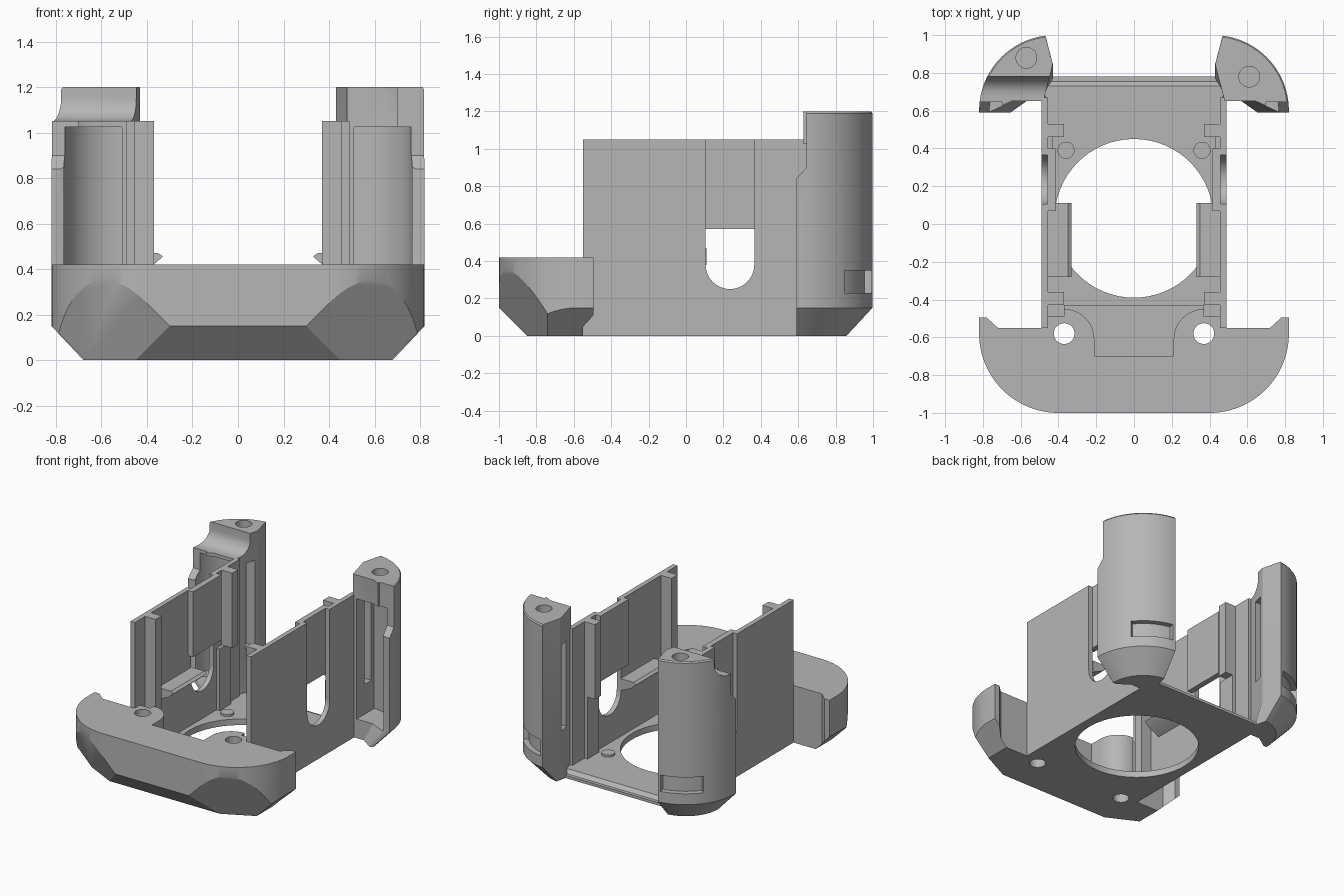
import bpy, bmesh
from math import cos, sin, radians
from mathutils import Vector

old = bpy.data.objects.get("Cube")
if old:
    bpy.data.objects.remove(old, do_unlink=True)

grey = bpy.data.materials.new("plain grey")
grey.use_nodes = True
grey.diffuse_color = (0.47, 0.47, 0.47, 1)
grey.node_tree.nodes["Principled BSDF"].inputs["Base Color"].default_value = (0.47, 0.47, 0.47, 1)


def finish(bm, name):
    bmesh.ops.recalc_face_normals(bm, faces=bm.faces)
    mesh = bpy.data.meshes.new(name)
    bm.to_mesh(mesh)
    bm.free()
    mesh.materials.append(grey)
    obj = bpy.data.objects.new(name, mesh)
    bpy.context.collection.objects.link(obj)
    return obj


def loft(name, rings):
    """Closed solid through rings of 3D points."""
    bm = bmesh.new()
    loops = [[bm.verts.new(p) for p in ring] for ring in rings]
    n = len(loops[0])
    for low, high in zip(loops, loops[1:]):
        for i in range(n):
            j = (i + 1) % n
            bm.faces.new((low[i], low[j], high[j], high[i]))
    bm.faces.new(loops[0])
    bm.faces.new(loops[-1])
    return finish(bm, name)


def prism(name, pts, a, b, axis="z"):
    """Extrude a 2D outline from a to b along an axis."""
    place = {"x": lambda u, v, w: (w, u, v),
             "y": lambda u, v, w: (u, w, v),
             "z": lambda u, v, w: (u, v, w)}[axis]
    return loft(name, [[place(u, v, w) for u, v in pts] for w in (a, b)])


def box(name, x, y, z):
    return prism(name, [(x[0], y[0]), (x[1], y[0]), (x[1], y[1]), (x[0], y[1])], *z)


def arc(cx, cy, r, start, end, steps=16):
    angles = [radians(start + (end - start) * i / steps) for i in range(steps + 1)]
    return [(cx + r * cos(t), cy + r * sin(t)) for t in angles]


def disc(name, x, y, r, z0, z1, sides=32):
    return prism(name, arc(x, y, r, 0, 360, sides)[:-1], z0, z1)


def cut(obj, *cutters):
    for cutter in cutters:
        cutter.hide_render = True
        mod = obj.modifiers.new("cut", "BOOLEAN")
        mod.operation, mod.solver, mod.object = "DIFFERENCE", "EXACT", cutter
        bpy.context.view_layer.objects.active = obj
        bpy.ops.object.modifier_apply(modifier=mod.name)
        bpy.data.objects.remove(cutter, do_unlink=True)


def mirror_x(obj):
    for v in obj.data.vertices:
        v.co.x = -v.co.x
    obj.data.flip_normals()


def bevel_by_planes(obj, planes):
    """Slice away everything outside normal . p = offset."""
    bm = bmesh.new()
    bm.from_mesh(obj.data)
    for normal, offset in planes:
        no = Vector(normal)
        res = bmesh.ops.bisect_plane(bm, geom=bm.verts[:] + bm.edges[:] + bm.faces[:],
                                     plane_co=no * offset / no.length_squared,
                                     plane_no=no, clear_outer=True)
        edges = [e for e in res["geom_cut"] if isinstance(e, bmesh.types.BMEdge)]
        bmesh.ops.holes_fill(bm, edges=edges, sides=0)
    bmesh.ops.recalc_face_normals(bm, faces=bm.faces)
    bm.to_mesh(obj.data)
    bm.free()


# Front block with rounded corners, faceted underside and pocket
half = arc(0.40, -0.58, 0.42, -90, 0, 24)
half += [(0.82, -0.495), (0.78, -0.495), (0.72, -0.55), (0.47, -0.55), (0.47, -0.49), (0.37, -0.49), (0.37, -0.43)]
block = prism("front_block", half + [(-x, y) for x, y in reversed(half)], 0, 0.42)
planes = [((0, -1, -1), 0.85)]
for s in (1, -1):
    planes += [((s, 0, -1), 0.67), ((s, -2, -1), 2.15)]
bevel_by_planes(block, planes)
pocket = arc(0.37, -0.61, 0.16, 90, 180, 10) + [(0.21, -0.70)]
pocket = [(0.37, -0.40)] + pocket
cut(block, prism("pocket_cutter", pocket + [(-x, y) for x, y in reversed(pocket)], 0.06, 0.6))
for s in (1, -1):
    cut(block, disc("screw_cutter", s * 0.37, -0.58, 0.055, -0.1, 0.6))

# Floor plate with the large round opening
floor = prism("floor_plate", [(-0.5, 0), (0.78, 0), (0.78, 0.02), (0.755, 0.02), (0.73, 0.045), (-0.5, 0.045)],
              -0.47, 0.47, "x")
cut(floor, disc("opening_cutter", 0, 0.03, 0.42, -0.1, 0.2, 64))


def side_parts(side):
    parts = []

    # Side wall with a round-ended slot
    wall = box("side_wall", (0.455, 0.49), (-0.55, 0.67), (0, 1.05))
    slot = arc(0.235, 0.38, 0.13, 180, 360) + [(0.365, 1.2), (0.105, 1.2)]
    cut(wall, prism("slot_cutter", slot, 0.4, 0.6, "x"))
    parts.append(wall)

    # Inset panel closing the upper slot, wall ribs and ledges
    parts.append(box("slot_panel", (0.415, 0.457), (0.07, 0.40), (0.57, 1.05)))
    parts.append(box("front_rib", (0.37, 0.457), (-0.43, -0.36), (0.04, 1.05)))
    parts.append(box("rear_rib", (0.37, 0.457), (0.46, 0.53), (0.50, 1.05)))
    parts.append(box("lower_rib", (0.43, 0.457), (0.40, 0.53), (0.04, 0.50)))
    parts.append(prism("clip_ledge", [(0.457, 0.38), (0.37, 0.42), (0.33, 0.455), (0.35, 0.47), (0.457, 0.47)],
                       -0.28, 0.11, "y"))
    parts.append(disc("floor_stud", 0.36, 0.39, 0.045, 0.02, 0.06))

    # Rear tower: quarter-round column with a tapered foot
    def ring(r, z):
        pts = arc(0.42, 0.60, r, 83, 0, 20)
        pts += [(0.42 + r, 0.59), (0.42 + 0.9 * r, 0.59), (0.42 + 0.575 * r, 0.65),
                (0.48, 0.65), (0.43, 0.60 + 0.62 * r)]
        return [(x, y, z) for x, y in pts]

    tower = loft("rear_tower", [ring(0.26, 0), ring(0.40, 0.15), ring(0.40, 1.19), ring(0.393, 1.20)])

    # Tower hollow, inner window, outer groove and trimmed front lip
    hollow = [(0.51, 0.5), (0.765, 0.5)] + arc(0.51, 0.60, 0.255, 0, 90, 14)
    groove = arc(0.42, 0.60, 0.36, 38, 80, 10) + arc(0.42, 0.60, 0.47, 80, 38, 10)
    cut(tower,
        prism("hollow_cutter", hollow, 0.14, 1.025),
        box("window_cutter", (0.35, 0.56), (0.74, 0.82), (0.36, 0.99)),
        prism("groove_cutter", groove, 0.23, 0.35),
        prism("lip_cutter", [(0.5, 0.83), (0.58, 0.83), (0.645, 0.90), (0.645, 1.4), (0.5, 1.4)],
              0.7, 0.9, "x"))
    if side > 0:
        cut(tower, disc("bore_cutter", 0.61, 0.78, 0.055, 1.08, 1.3))
    else:
        shoulder = [(0.5, 1.05), (0.68, 1.05)] + arc(0.68, 1.15, 0.10, -90, 0, 8) + [(0.78, 1.4), (0.5, 1.4)]
        cut(tower, prism("shoulder_cutter", shoulder, 0.3, 1, "x"),
            disc("bore_cutter", 0.57, 0.88, 0.055, 1.08, 1.3))
    parts.append(tower)

    for obj in parts:
        obj.name = ("left_" if side > 0 else "right_") + obj.name
        if side < 0:
            mirror_x(obj)


for side in (1, -1):
    side_parts(side)

# Smooth curves, sharp edges
bpy.ops.object.select_all(action="DESELECT")
for obj in bpy.context.collection.objects:
    if obj.type == "MESH" and grey.name in obj.data.materials:
        obj.select_set(True)
        bpy.context.view_layer.objects.active = obj
bpy.ops.object.shade_smooth_by_angle(angle=radians(25))
